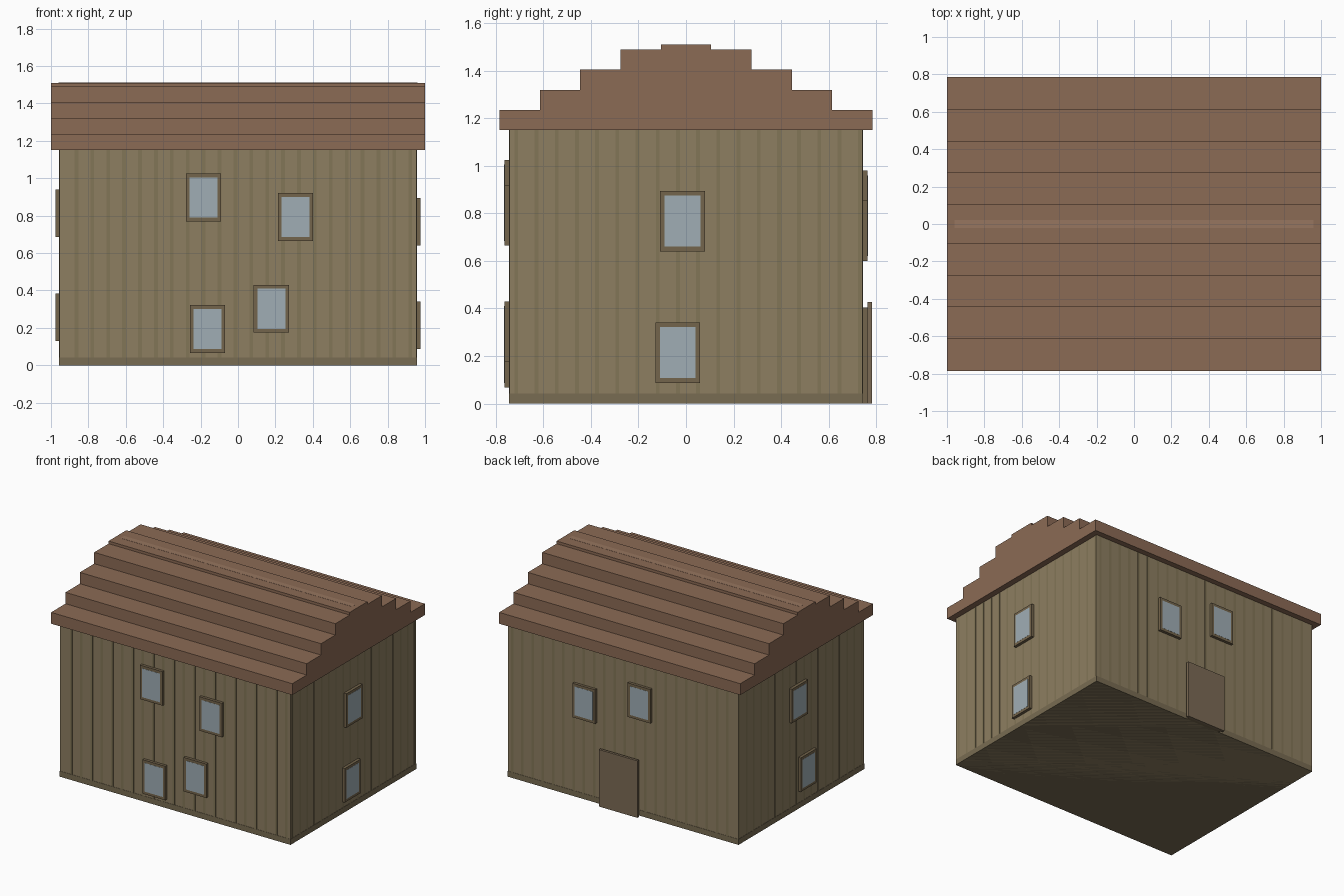
import bpy
import bmesh

if "Cube" in bpy.data.objects:
    bpy.data.objects.remove(bpy.data.objects["Cube"])

W, D, H = 0.955, 0.743, 1.15     # wall half width, half depth, height
STEP = 0.085                     # plank spacing and roof step height


def material(name, rgb):
    m = bpy.data.materials.new(name)
    m.diffuse_color = (*rgb, 1)
    m.use_nodes = True
    m.node_tree.nodes["Principled BSDF"].inputs["Base Color"].default_value = m.diffuse_color
    return m


WALL = material("wall_wood", (0.27, 0.21, 0.12))
SEAM = material("seam_wood", (0.225, 0.18, 0.095))
BASE = material("base_wood", (0.19, 0.15, 0.085))
ROOF = material("roof_wood", (0.26, 0.145, 0.09))
RIDGE = material("ridge_wood", (0.31, 0.18, 0.115))
FRAME = material("frame_wood", (0.175, 0.13, 0.072))
DOOR = material("door_wood", (0.2, 0.145, 0.09))
GLASS = material("glass", (0.35, 0.42, 0.46))


def finish(name, bm, mat):
    bmesh.ops.recalc_face_normals(bm, faces=bm.faces)
    me = bpy.data.meshes.new(name)
    bm.to_mesh(me)
    bm.free()
    me.materials.append(mat)
    ob = bpy.data.objects.new(name, me)
    bpy.context.collection.objects.link(ob)
    return ob


def add_box(bm, lo, hi):
    verts = bmesh.ops.create_cube(bm, size=1)["verts"]
    for v in verts:
        for i in range(3):
            v.co[i] = lo[i] if v.co[i] < 0 else hi[i]


def box(name, lo, hi, mat):
    bm = bmesh.new()
    add_box(bm, lo, hi)
    return finish(name, bm, mat)


def wall_box(name, side, u0, u1, z0, z1, d0, d1, mat):
    """Box on a wall: u runs along world x or y, d is distance out from the wall."""
    s = -1 if side in ("front", "left") else 1
    if side in ("front", "back"):
        a, b = sorted((s * (D + d0), s * (D + d1)))
        return box(name, (u0, a, z0), (u1, b, z1), mat)
    a, b = sorted((s * (W + d0), s * (W + d1)))
    return box(name, (a, u0, z0), (b, u1, z1), mat)


# Walls
box("walls", (-W, -D, 0), (W, D, H), WALL)

# Darker plank seams, almost flush with the walls
bm = bmesh.new()
for i in range(22):
    x = -0.864 + STEP * i
    add_box(bm, (x - 0.01, -D - 0.001, 0.04), (x + 0.01, D + 0.001, H))
for i in range(18):
    y = -0.714 + STEP * i
    add_box(bm, (-W - 0.001, y - 0.008, 0.04), (W + 0.001, y + 0.008, H))
finish("plank_seams", bm, SEAM)

# Base board
box("base_board", (-W - 0.002, -D - 0.002, 0), (W + 0.002, D + 0.002, 0.042), BASE)

# Stepped roof: one profile extruded along x
half = []
for y, z0, z1 in ((0.785, 1.15, 1.235), (0.615, 1.235, 1.32), (0.445, 1.32, 1.405),
                  (0.275, 1.405, 1.49), (0.105, 1.49, 1.51)):
    half += [(y, z0), (y, z1)]
profile = half + [(-y, z) for y, z in reversed(half)]
bm = bmesh.new()
face = bm.faces.new([bm.verts.new((-1, y, z)) for y, z in profile])
ext = bmesh.ops.extrude_face_region(bm, geom=[face])["geom"]
bmesh.ops.translate(bm, vec=(2, 0, 0),
                    verts=[g for g in ext if isinstance(g, bmesh.types.BMVert)])
if face.is_valid and len(bm.faces) < len(profile) + 2:
    bmesh.ops.holes_fill(bm, edges=bm.edges)
finish("stepped_roof", bm, ROOF)
box("roof_ridge", (-0.96, -0.021, 1.48), (0.96, 0.021, 1.511), RIDGE)

# Windows: wall, centre along the wall, bottom height
windows = [
    ("front", -0.185, 0.77), ("front", 0.308, 0.665),
    ("front", -0.163, 0.067), ("front", 0.178, 0.175),
    ("right", -0.015, 0.64), ("right", -0.035, 0.087),
    ("left", 0.045, 0.685), ("left", -0.06, 0.13),
    ("back", 0.313, 0.6), ("back", -0.145, 0.725),
]
for side, u, z in windows:
    wall_box(side + "_window_frame", side, u - 0.094, u + 0.094, z, z + 0.255,
             -0.01, 0.021, FRAME)
    wall_box(side + "_window_glass", side, u - 0.075, u + 0.075, z + 0.02, z + 0.235,
             0.0, 0.022, GLASS)

# Back door: inner frame and larger outer panel
wall_box("door_frame", "back", -0.125, 0.155, 0, 0.405, -0.01, 0.021, FRAME)
wall_box("door_panel", "back", -0.145, 0.175, 0, 0.427, 0.021, 0.04, DOOR)
